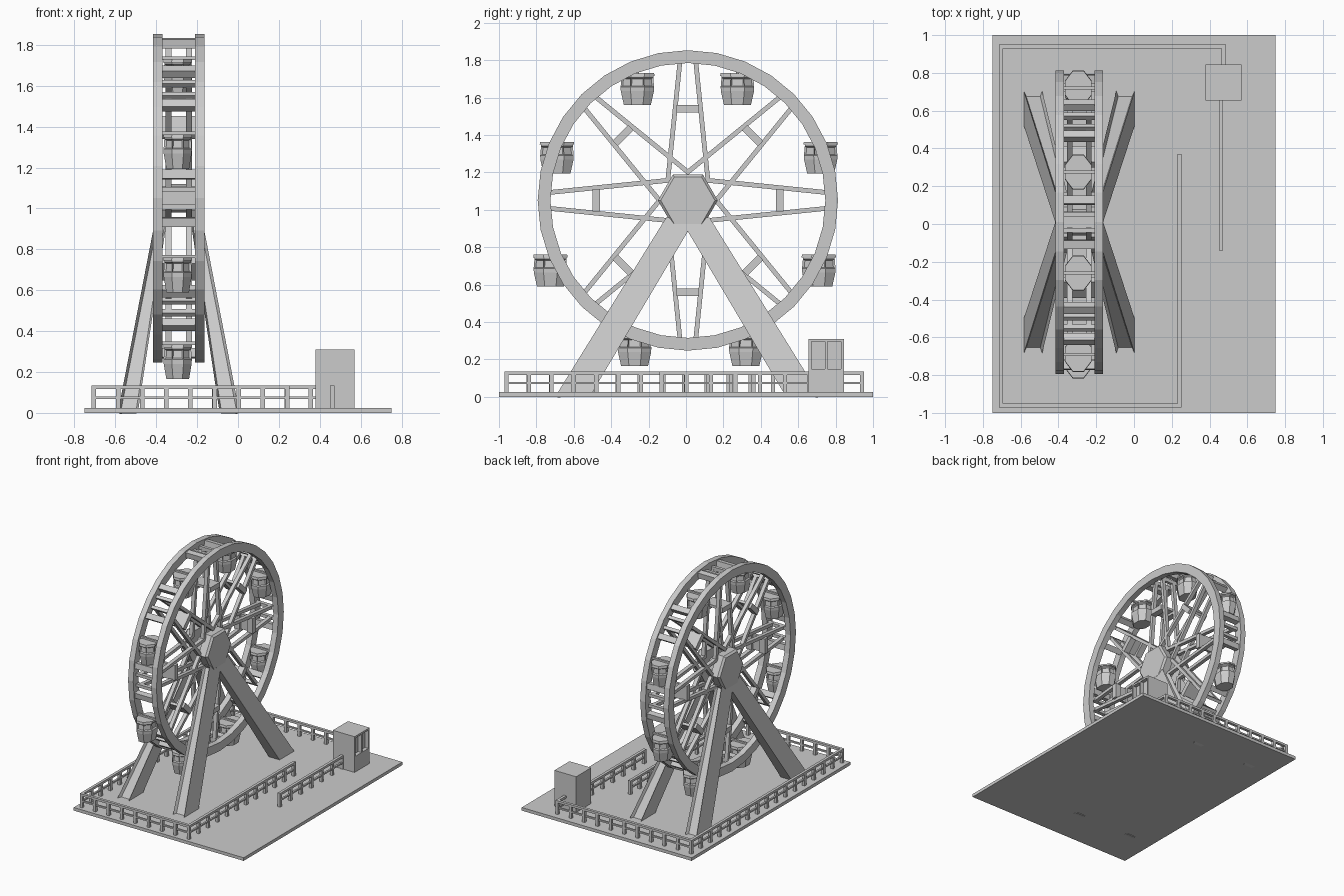
import bpy, bmesh
from math import sin, cos, pi, radians
from mathutils import Matrix, Vector

if "Cube" in bpy.data.objects:
    bpy.data.objects.remove(bpy.data.objects["Cube"])

C = Vector((-0.29, 0.01, 1.05))   # wheel centre


def finish(bm, name, loc=(0, 0, 0)):
    bmesh.ops.recalc_face_normals(bm, faces=bm.faces)
    me = bpy.data.meshes.new(name)
    bm.to_mesh(me)
    bm.free()
    ob = bpy.data.objects.new(name, me)
    ob.location = loc
    bpy.context.collection.objects.link(ob)
    return ob


def box(bm, x0, x1, y0, y1, z0, z1, rot=None):
    m = Matrix.Translation(((x0 + x1) / 2, (y0 + y1) / 2, (z0 + z1) / 2)) @ \
        Matrix.Diagonal((x1 - x0, y1 - y0, z1 - z0, 1))
    if rot:
        m = rot @ m
    return bmesh.ops.create_cube(bm, size=1, matrix=m)


def beam(bm, x, a, b, wx, wt, rot):
    # bar in the wheel plane from a to b (y, z)
    p, q = Vector((x, *a)), Vector((x, *b))
    d = (q - p).normalized()
    s = d.cross(Vector((1, 0, 0)))
    m = Matrix((Vector((wx, 0, 0)), s * wt, d * (q - p).length)).transposed().to_4x4()
    m.translation = (p + q) / 2
    bmesh.ops.create_cube(bm, size=1, matrix=rot @ m)


def loft(bm, rings, closed=False):
    vs = [[bm.verts.new(p) for p in r] for r in rings]
    n = len(vs[0])
    pairs = list(zip(vs, vs[1:])) + ([(vs[-1], vs[0])] if closed else [])
    bands = [[bm.faces.new((a[i], a[(i + 1) % n], b[(i + 1) % n], b[i]))
              for i in range(n)] for a, b in pairs]
    if not closed:
        bm.faces.new(vs[0])
        bm.faces.new(vs[-1])
    return bands


# base platform
bm = bmesh.new()
box(bm, -0.75, 0.75, -1, 1, 0, 0.025)
finish(bm, "base_platform")

# two wheel rims
for s, name in ((-1, "left_rim"), (1, "right_rim")):
    bm = bmesh.new()
    N = 32
    sec = [(0.08, 0.735), (0.125, 0.735), (0.125, 0.803), (0.08, 0.803)]
    loft(bm, [[(s * x, r * sin(2 * pi * i / N), r * cos(2 * pi * i / N)) for x, r in sec]
              for i in range(N)], closed=True)
    finish(bm, name, C)

# eight double spokes with cross plates, and rim cross bars
bm, bars = bmesh.new(), bmesh.new()
for k in range(8):
    R = Matrix.Rotation(k * pi / 4, 4, 'X')
    for t in (-1, 1):
        for s in (-1, 1):
            beam(bm, s * 0.05, (t * 0.108, 0.10), (t * 0.042, 0.745), 0.03, 0.025, R)
        box(bm, -0.085, 0.085, t * 0.042 - 0.012, t * 0.042 + 0.012, 0.735, 0.765, R)
        Rb = Matrix.Rotation(k * pi / 4 + t * radians(8.7), 4, 'X')
        box(bars, -0.085, 0.085, -0.022, 0.022, 0.745, 0.79, Rb)
    for s in (-1, 1):
        box(bm, s * 0.058 - 0.025, s * 0.058 + 0.025, -0.06, 0.06, 0.47, 0.51, R)
    box(bm, -0.083, 0.083, -0.06, 0.06, 0.49, 0.51, R)
finish(bm, "spokes", C)
finish(bars, "rim_cross_bars", C)

# hexagonal hub caps and axle
for s, name in ((-1, "left_hub"), (1, "right_hub")):
    bm = bmesh.new()
    loft(bm, [[(s * x, r * cos(i * pi / 3), r * sin(i * pi / 3)) for i in range(6)]
              for x, r in ((0.045, 0.16), (0.105, 0.16), (0.12, 0.145))])
    finish(bm, name, C)
bm = bmesh.new()
loft(bm, [[(x, 0.07 * cos(i * pi / 6), 0.07 * sin(i * pi / 6)) for i in range(12)]
          for x in (-0.06, 0.06)])
finish(bm, "axle", C)

# four splayed legs with a channel in the outer sloping face
for sx, nx in ((-1, "left"), (1, "right")):
    for sy, ny in ((-1, "front"), (1, "back")):
        bm = bmesh.new()
        rings = [[(C.x + sx * x, C.y + sy * y, z) for x, y in
                  ((xi, yi), (xo, yi), (xo, yo), (xi, yo))]
                 for z, xi, xo, yi, yo in ((0, 0.2, 0.298, 0.525, 0.71),
                                           (0.96, 0.055, 0.112, -0.045, 0.115))]
        outer = loft(bm, rings)[0][2]
        bmesh.ops.recalc_face_normals(bm, faces=bm.faces)
        bmesh.ops.inset_region(bm, faces=[outer], thickness=0.016, depth=-0.025)
        finish(bm, ny + "_" + nx + "_leg")

# eight hanging cabins: tapered octagonal tubs with roof lip, windows and hanger rod
SPOTS = [(-0.26, 1.645), (0.275, 1.645), (-0.69, 1.278), (0.72, 1.278),
         (-0.725, 0.675), (0.71, 0.675), (-0.275, 0.25), (0.32, 0.25)]
prof = [(-0.085, 0.78), (-0.01, 0.96), (0.012, 0.97), (0.062, 0.92),
        (0.07, 0.92), (0.07, 1.0), (0.085, 0.97)]
for n, (y, z) in enumerate(SPOTS):
    bm = bmesh.new()
    bands = loft(bm, [[(0.077 * f * cos((i + .5) * pi / 4), 0.1 * f * sin((i + .5) * pi / 4), h)
                       for i in range(8)] for h, f in prof])
    bmesh.ops.recalc_face_normals(bm, faces=bm.faces)
    bmesh.ops.inset_individual(bm, faces=bands[2], thickness=0.009, depth=-0.01)
    finish(bm, "cabin_%d" % (n + 1), (C.x - 0.005, y, z))
bm = bmesh.new()
for y, z in SPOTS:
    box(bm, C.x - 0.085, C.x + 0.085, y - 0.008, y + 0.008, z + 0.082, z + 0.098)
finish(bm, "cabin_hanger_rods")


# fences: posts with two rails along each straight run
def fence(bm, a, b):
    a, b = Vector(a), Vector(b)
    n = max(1, round((b - a).length / 0.122))
    for i in range(n + 1):
        p = a.lerp(b, i / n)
        box(bm, p.x - 0.011, p.x + 0.011, p.y - 0.011, p.y + 0.011, 0, 0.12)
    lo = (min(a.x, b.x), min(a.y, b.y))
    hi = (max(a.x, b.x), max(a.y, b.y))
    for z0, z1, w in ((0.117, 0.135, 0.011), (0.068, 0.08, 0.007)):
        box(bm, lo[0] - w, hi[0] + w, lo[1] - w, hi[1] + w, z0, z1)


for name, pts in (("outer_fence", [(0.475, 0.83), (0.475, 0.94), (-0.705, 0.94),
                                   (-0.705, -0.96), (0.24, -0.96), (0.24, 0.36)]),
                  ("queue_fence", [(0.46, 0.66), (0.46, -0.13)])):
    bm = bmesh.new()
    for a, b in zip(pts, pts[1:]):
        fence(bm, a, b)
    finish(bm, name)

# ticket booth: solid lower part, walls and roof around a window on the right side
bm = bmesh.new()
x0, x1, y0, y1 = 0.378, 0.57, 0.655, 0.845
box(bm, x0, x1, y0, y1, 0, 0.15)
box(bm, x0, x1 - 0.03, y0, y1, 0.15, 0.31)
for a, b in ((y0, y0 + 0.015), (y1 - 0.015, y1), (0.743, 0.757)):
    box(bm, x1 - 0.03, x1, a, b, 0.15, 0.31)
box(bm, x1 - 0.03, x1, y0, y1, 0.295, 0.31)
finish(bm, "ticket_booth")
